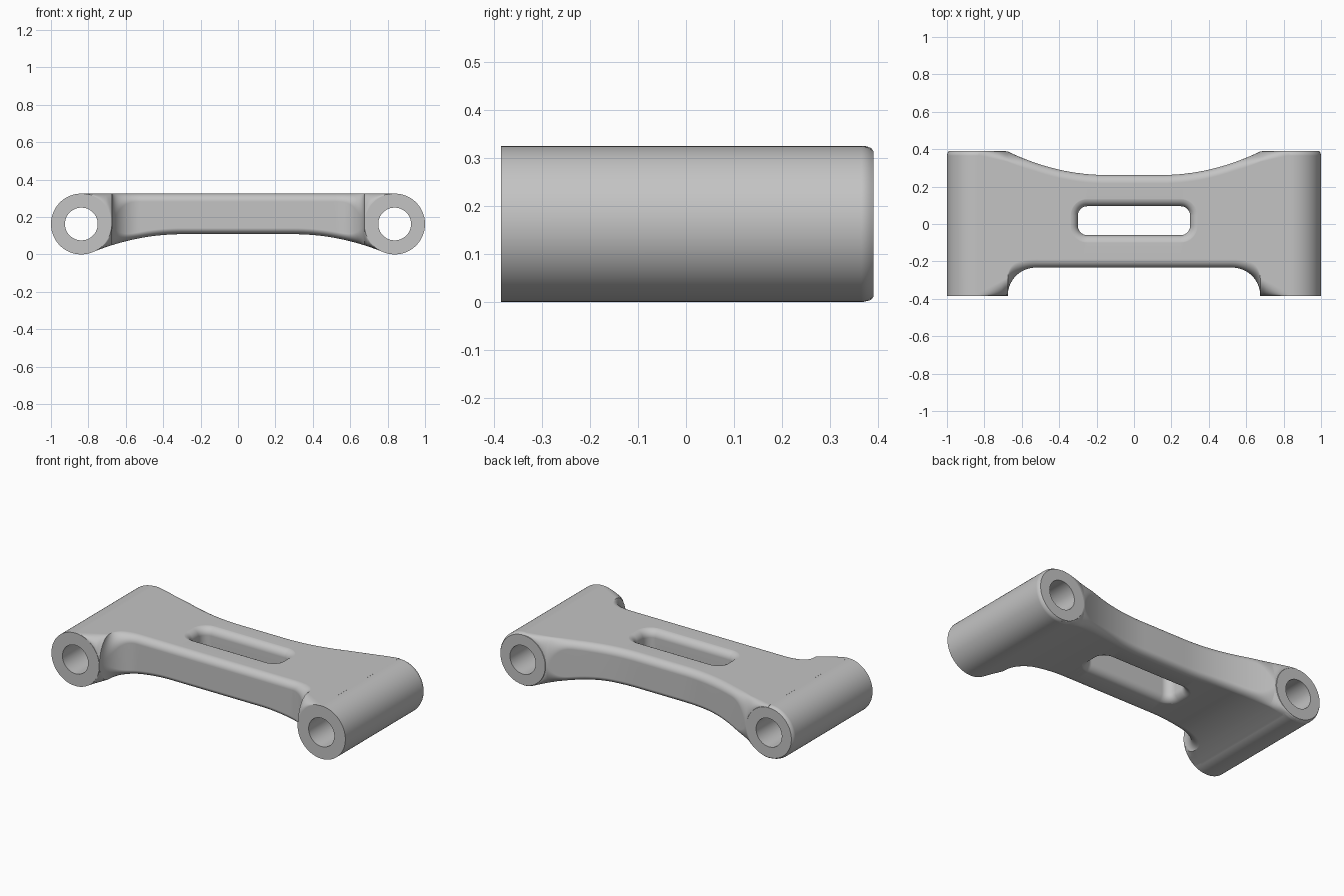
import bpy, bmesh
from math import sin, cos, pi, sqrt

if "Cube" in bpy.data.objects:
    bpy.data.objects.remove(bpy.data.objects["Cube"])

grey = bpy.data.materials.new("satin_grey")
grey.use_nodes = True
colour = (0.55, 0.55, 0.55, 1)
grey.diffuse_color = colour
grey.node_tree.nodes["Principled BSDF"].inputs["Base Color"].default_value = colour

TUBE_X, TUBE_R, HOLE_R = 0.8375, 0.1625, 0.0875
TOP = 2 * TUBE_R
FRONT, BACK = -0.385, 0.39
CUT_R, CUT_X = 0.15, 0.525      # rounded corners of the front recess
FILLET = 0.045


def loft(name, rings):
    """Skin a closed solid over rings with equal point counts."""
    bm = bmesh.new()
    loops = [[bm.verts.new(p) for p in ring] for ring in rings]
    n = len(loops[0])
    for a, b in zip(loops, loops[1:]):
        for i in range(n):
            j = (i + 1) % n
            bm.faces.new((a[i], a[j], b[j], b[i]))
    bm.faces.new(loops[0])
    bm.faces.new(loops[-1])
    bmesh.ops.recalc_face_normals(bm, faces=bm.faces)
    mesh = bpy.data.meshes.new(name)
    bm.to_mesh(mesh)
    bm.free()
    mesh.materials.append(grey)
    obj = bpy.data.objects.new(name, mesh)
    bpy.context.collection.objects.link(obj)
    return obj


def lathe(name, x, profile, sides=96):
    """Round part along y from (y, radius) pairs."""
    return loft(name, [[(x + r * cos(2 * pi * i / sides), y, TUBE_R + r * sin(2 * pi * i / sides))
                        for i in range(sides)] for y, r in profile])


def corner(cy, cz, a, b, start, steps=10):
    """Quarter ellipse in a section."""
    return [(cy + a * cos(start + pi / 2 * i / steps), cz + b * sin(start + pi / 2 * i / steps))
            for i in range(steps + 1)]


def half_chord(x, r):
    return sqrt(max(0, r * r - (x - TUBE_X) ** 2))


def section(x):
    """Rounded web section whose edges swell into the tubes at the ends."""
    ax = abs(x)
    top = TOP
    bottom = 0.108 - 0.42 * max(0, ax - 0.3) ** 2
    if ax > 0.765:
        bottom = TUBE_R - half_chord(ax, TUBE_R - 0.001)
    # plan outline
    front = FRONT + 0.002
    if ax < CUT_X + CUT_R:
        front = FRONT + sqrt(CUT_R ** 2 - max(0, ax - CUT_X) ** 2) + 0.002
    back = min(BACK - 0.002, 0.262 + 0.128 * (max(0, ax - 0.15) / 0.53) ** 2)
    # edge rounding
    s = min(1, max(0, ax - CUT_X) / CUT_R)
    out = max(0, ax - CUT_X - CUT_R) / TUBE_R
    fa = FILLET + 0.05 * s * s - 0.085 * out
    ba = FILLET + 0.01 * s - 0.035 * out

    def depths(r):
        chord = half_chord(ax, r)
        if out > 0:
            up, down = top - TUBE_R - chord, TUBE_R - chord - bottom
        else:
            up = FILLET + (TUBE_R - FILLET) * s ** 3
            down = 0.035 + (TUBE_R - bottom - 0.035) * s ** 3
        return max(0.002, up - 0.002), max(0.002, down - 0.002)

    fu, fd = depths(TUBE_R - 0.001)
    bu, bd = depths(TUBE_R - 0.01)
    pts = corner(back - ba, top - bu, ba, bu, 0)
    pts += corner(front + fa, top - fu, fa, fu, pi / 2)
    pts += corner(front + fa, bottom + fd, fa, fd, pi)
    pts += corner(back - ba, bottom + bd, ba, bd, 3 * pi / 2)
    return [(x, y, z) for y, z in pts]


# Web joining the two tubes
half = [CUT_X * i / 21 for i in range(1, 22)]
half += [CUT_X + CUT_R * sin(pi / 2 * i / 16) for i in range(1, 17)]
half += [CUT_X + CUT_R + 0.157 * i / 10 for i in range(1, 11)]
stations = [-x for x in reversed(half)] + [0] + half
link = loft("link_arm", [section(x) for x in stations])


def slot_ring(z, grow):
    hx, hy, r = 0.3 + grow, 0.0775 + grow, 0.05 + grow
    ring = []
    for k, (sx, sy) in enumerate(((1, 1), (-1, 1), (-1, -1), (1, -1))):
        ring += corner(sx * (hx - r), 0.0175 + sy * (hy - r), r, r, k * pi / 2)
    return [(x, y, z) for x, y in ring]


# Slot with flared rims
flare = [(1 - cos(pi / 2 * i / 8), sin(pi / 2 * i / 8)) for i in range(9)]
low, high = 0.107, TOP + 0.0005
slot_rings = [slot_ring(-0.05, FILLET)]
slot_rings += [slot_ring(low + FILLET * (1 - u), FILLET * g) for g, u in reversed(flare)]
slot_rings += [slot_ring(high - FILLET * (1 - u), FILLET * g) for g, u in flare]
slot_rings += [slot_ring(0.4, FILLET)]
slot = loft("slot_cutter", slot_rings)


def combine(tool, operation):
    mod = link.modifiers.new(operation.lower(), 'BOOLEAN')
    mod.operation, mod.solver, mod.object = operation, 'EXACT', tool
    bpy.ops.object.modifier_apply(modifier=mod.name)
    bpy.data.objects.remove(tool)


bpy.ops.object.select_all(action='DESELECT')
link.select_set(True)
bpy.context.view_layer.objects.active = link

# End tubes with softened rear rims, then their bores
rim = [(BACK - 0.025 + 0.025 * i / 5, TUBE_R - 0.01 * (i / 5) ** 2) for i in range(6)]
for side in (-1, 1):
    combine(lathe("tube", side * TUBE_X, [(FRONT, TUBE_R)] + rim), 'UNION')
for side in (-1, 1):
    combine(lathe("bore_cutter", side * TUBE_X, [(-0.6, HOLE_R), (0.6, HOLE_R)], 64), 'DIFFERENCE')
combine(slot, 'DIFFERENCE')

bpy.ops.object.shade_smooth_by_angle(angle=0.6)
weighted = link.modifiers.new("clean_shading", 'WEIGHTED_NORMAL')
weighted.keep_sharp = True
